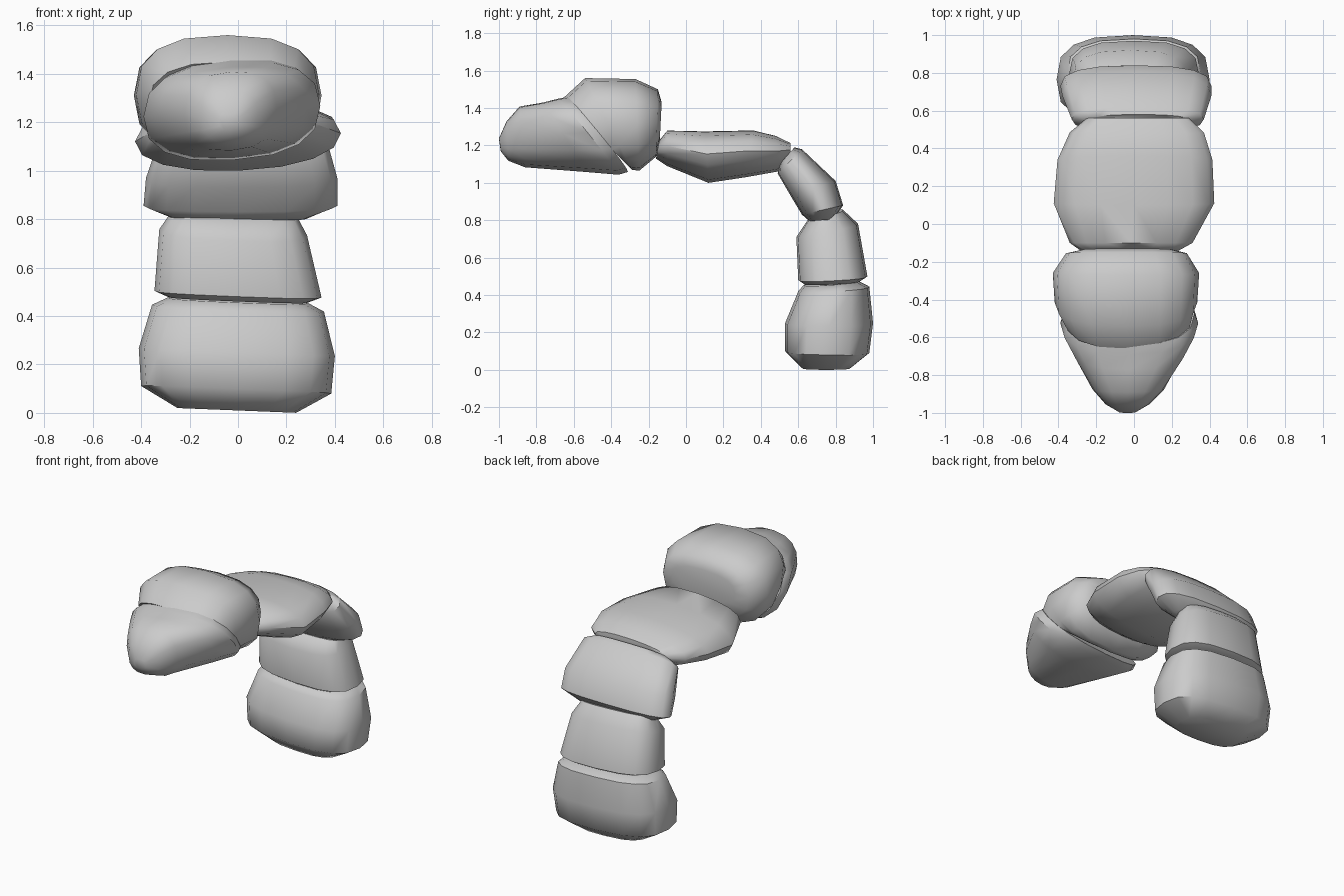
import bpy, bmesh, math


def stone(name, rings, power=2.8, tilt=0.0, sides=16):
    """Loft a rounded boulder. Ring: (y0, z0, y1, z1, x_left, x_right)."""
    bm = bmesh.new()
    loops = []
    for y0, z0, y1, z1, xl, xr in rings:
        loop = []
        for i in range(sides):
            a = 2 * math.pi * i / sides
            c, s = math.cos(a), math.sin(a)
            u = math.copysign(abs(c) ** (2 / power), c)
            v = math.copysign(abs(s) ** (2 / power), s)
            x = (xl + xr) / 2 + u * (xr - xl) / 2
            t = (v + 1) / 2
            loop.append(bm.verts.new((x, y0 + (y1 - y0) * t,
                                      z0 + (z1 - z0) * t + tilt * x)))
        loops.append(loop)
    for a, b in zip(loops, loops[1:]):
        for i in range(sides):
            j = (i + 1) % sides
            bm.faces.new((a[i], a[j], b[j], b[i]))
    bm.faces.new(loops[0][::-1])
    bm.faces.new(loops[-1])
    bmesh.ops.recalc_face_normals(bm, faces=bm.faces[:])
    mesh = bpy.data.meshes.new(name)
    bm.to_mesh(mesh)
    bm.free()
    obj = bpy.data.objects.new(name, mesh)
    bpy.context.collection.objects.link(obj)
    bpy.ops.object.select_all(action='DESELECT')
    obj.select_set(True)
    bpy.context.view_layer.objects.active = obj
    bpy.ops.object.shade_smooth_by_angle(angle=math.radians(50))
    return obj


# Upright column, rings from bottom to top
stone("base_stone", [
    (0.62, 0.01, 0.88, 0.01, -0.25, 0.24),
    (0.53, 0.10, 0.98, 0.09, -0.40, 0.385),
    (0.53, 0.25, 1.00, 0.25, -0.41, 0.40),
    (0.60, 0.42, 0.98, 0.445, -0.355, 0.355),
    (0.63, 0.455, 0.92, 0.475, -0.29, 0.29)], tilt=-0.04)
stone("second_stone", [
    (0.63, 0.46, 0.93, 0.475, -0.29, 0.29),
    (0.60, 0.48, 0.97, 0.50, -0.345, 0.345),
    (0.59, 0.71, 0.92, 0.78, -0.325, 0.285),
    (0.65, 0.80, 0.84, 0.855, -0.27, 0.24)], tilt=-0.04)

# Leaning stone at the bend of the arch
stone("bend_stone", [
    (0.66, 0.795, 0.79, 0.805, -0.26, 0.28),
    (0.62, 0.83, 0.84, 0.88, -0.39, 0.41),
    (0.56, 0.93, 0.80, 1.01, -0.38, 0.41),
    (0.49, 1.05, 0.62, 1.18, -0.33, 0.37),
    (0.50, 1.10, 0.58, 1.19, -0.25, 0.30)], power=2.6)

# Flat slab spanning forward, rings from front to back
stone("span_slab", [
    (-0.16, 1.13, -0.14, 1.23, -0.27, 0.22),
    (-0.10, 1.09, -0.10, 1.28, -0.34, 0.31),
    (0.12, 1.00, 0.10, 1.275, -0.425, 0.425),
    (0.32, 1.03, 0.36, 1.28, -0.405, 0.415),
    (0.49, 1.06, 0.48, 1.25, -0.34, 0.37),
    (0.56, 1.12, 0.56, 1.21, -0.25, 0.29)], power=2.2, tilt=0.04)

# Two stones at the overhanging end
stone("rear_end_stone", [
    (-0.30, 1.08, -0.66, 1.45, -0.37, 0.31),
    (-0.29, 1.07, -0.54, 1.56, -0.42, 0.335),
    (-0.25, 1.065, -0.27, 1.555, -0.43, 0.345),
    (-0.16, 1.14, -0.15, 1.50, -0.36, 0.28),
    (-0.14, 1.23, -0.13, 1.43, -0.27, 0.20)], power=2.6)
stone("front_end_stone", [
    (-0.31, 1.06, -0.64, 1.46, -0.37, 0.32),
    (-0.36, 1.045, -0.69, 1.45, -0.39, 0.34),
    (-0.54, 1.06, -0.77, 1.43, -0.33, 0.28),
    (-0.86, 1.085, -0.89, 1.41, -0.22, 0.16),
    (-0.95, 1.12, -0.96, 1.33, -0.15, 0.08),
    (-0.99, 1.17, -1.00, 1.24, -0.08, 0.01)], power=2.5, tilt=0.06)
